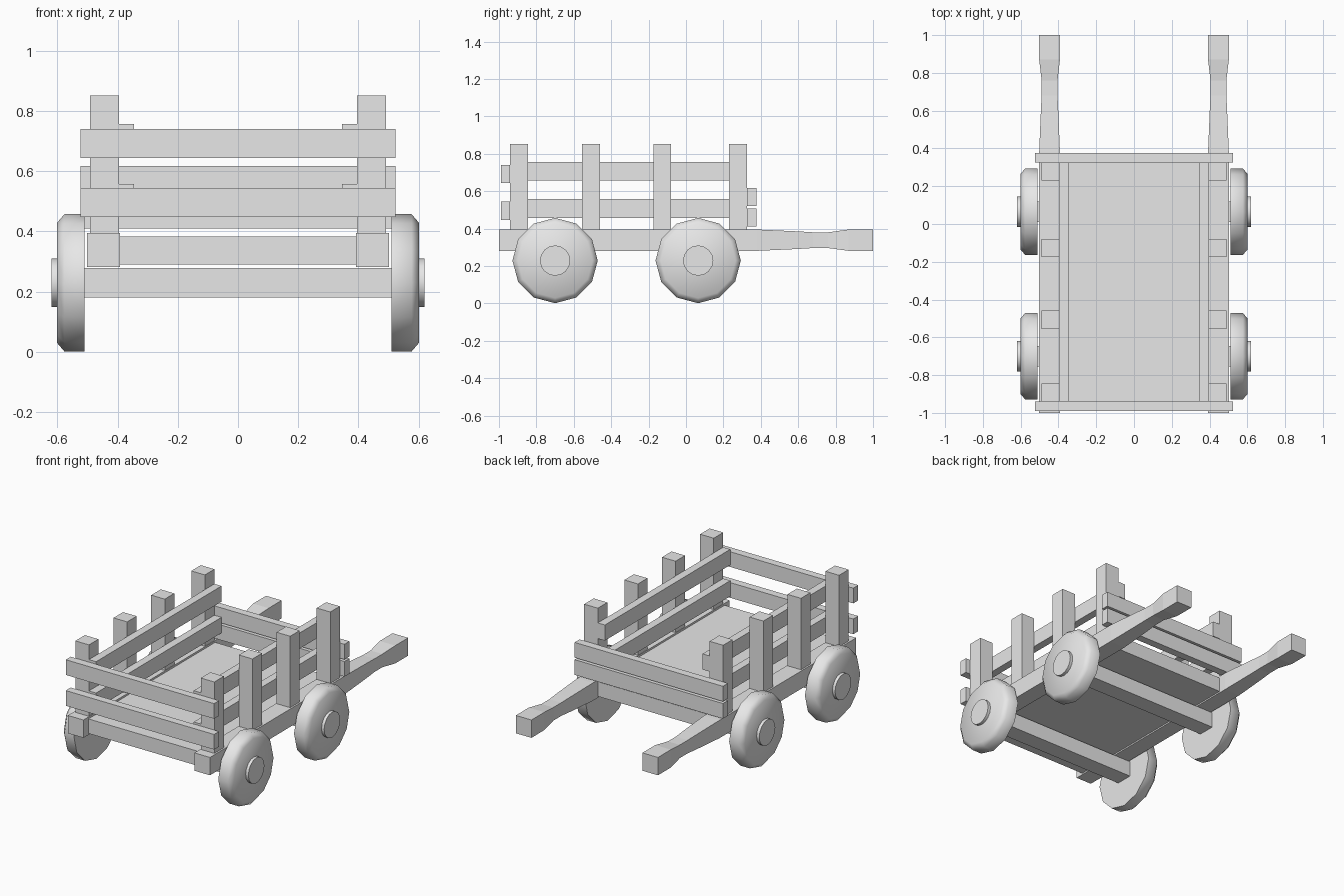
import bpy
import bmesh
import math

cube = bpy.data.objects.get("Cube")
if cube:
    bpy.data.objects.remove(cube, do_unlink=True)

grey = bpy.data.materials.new("plain_grey")
grey.use_nodes = True
grey.diffuse_color = (0.8, 0.8, 0.8, 1)
grey.node_tree.nodes["Principled BSDF"].inputs["Base Color"].default_value = (0.8, 0.8, 0.8, 1)


def finish(name, bm, smooth_angle=None):
    bmesh.ops.recalc_face_normals(bm, faces=bm.faces)
    mesh = bpy.data.meshes.new(name)
    bm.to_mesh(mesh)
    bm.free()
    mesh.materials.append(grey)
    obj = bpy.data.objects.new(name, mesh)
    bpy.context.collection.objects.link(obj)
    if smooth_angle:
        bpy.ops.object.select_all(action="DESELECT")
        obj.select_set(True)
        bpy.context.view_layer.objects.active = obj
        bpy.ops.object.shade_smooth_by_angle(angle=math.radians(smooth_angle))
    return obj


def loft(name, rings, smooth_angle=None):
    """Skin a list of equal-sized point rings and cap both ends."""
    bm = bmesh.new()
    loops = [[bm.verts.new(p) for p in ring] for ring in rings]
    n = len(loops[0])
    for a, b in zip(loops, loops[1:]):
        for i in range(n):
            j = (i + 1) % n
            bm.faces.new((a[i], a[j], b[j], b[i]))
    bm.faces.new(loops[0])
    bm.faces.new(loops[-1])
    return finish(name, bm, smooth_angle)


def box(name, x, y, z):
    """Box from (low, high) ranges."""
    corners = ((0, 0), (1, 0), (1, 1), (0, 1))
    return loft(name, [[(x[i], yy, z[j]) for i, j in corners] for yy in y])


def disc(name, side, cy, cz, profile, sides, smooth_angle):
    """Turned part around the x axis, from (x, radius) points."""
    turn = [2 * math.pi * i / sides for i in range(sides)]
    loft(name, [[(side * x, cy + r * math.sin(a), cz + r * math.cos(a)) for a in turn]
                for x, r in profile], smooth_angle)


def side_range(side, low, high):
    return sorted((side * low, side * high))


AXLES = {"front": -0.70, "back": 0.065}
WHEEL_Z = 0.229
corner_signs = ((-1, -1), (1, -1), (1, 1), (-1, 1))

# Cart floor
box("floor", (-0.395, 0.395), (-0.95, 0.33), (0.29, 0.383))

# Long rails that narrow into handles: (y, half width, half height)
rail = ((-1, 0.055, 0.057), (0.38, 0.055, 0.057), (0.60, 0.046, 0.047),
        (0.68, 0.042, 0.042), (0.76, 0.042, 0.042),
        (0.87, 0.055, 0.057), (1, 0.055, 0.057))

for side, label in ((1, "left"), (-1, "right")):
    loft(f"{label}_rail", [[(side * 0.447 + w * sx, y, 0.338 + h * sz)
                            for sx, sz in corner_signs] for y, w, h in rail])

    # Upright posts
    for i, y in enumerate((-0.892, -0.507, -0.127, 0.278)):
        box(f"{label}_post_{i + 1}", side_range(side, 0.395, 0.491),
            (y - 0.048, y + 0.048), (0.39, 0.851))

    # Inner side slats
    for level, z in (("lower", 0.457), ("upper", 0.657)):
        box(f"{label}_{level}_slat", side_range(side, 0.345, 0.395),
            (-0.94, 0.326), (z, z + 0.1))

    # Wheels and hubs
    for end, y in AXLES.items():
        disc(f"{end}_{label}_wheel", side, y, WHEEL_Z,
             ((0.51, 0.228), (0.577, 0.228), (0.601, 0.2)), 12, 60)
        disc(f"{end}_{label}_hub", side, y, WHEEL_Z,
             ((0.59, 0.081), (0.62, 0.081)), 16, 40)

# Axle beams
for end, y in AXLES.items():
    box(f"{end}_axle", (-0.515, 0.515), (y - 0.055, y + 0.055), (0.18, 0.279))

# End planks
for level, z in (("lower", 0.447), ("upper", 0.644)):
    box(f"front_{level}_plank", (-0.524, 0.524), (-0.99, -0.94), (z, z + 0.097))
for level, z in (("lower", 0.41), ("upper", 0.52)):
    box(f"back_{level}_plank", (-0.524, 0.524), (0.326, 0.376), (z, z + 0.097))
